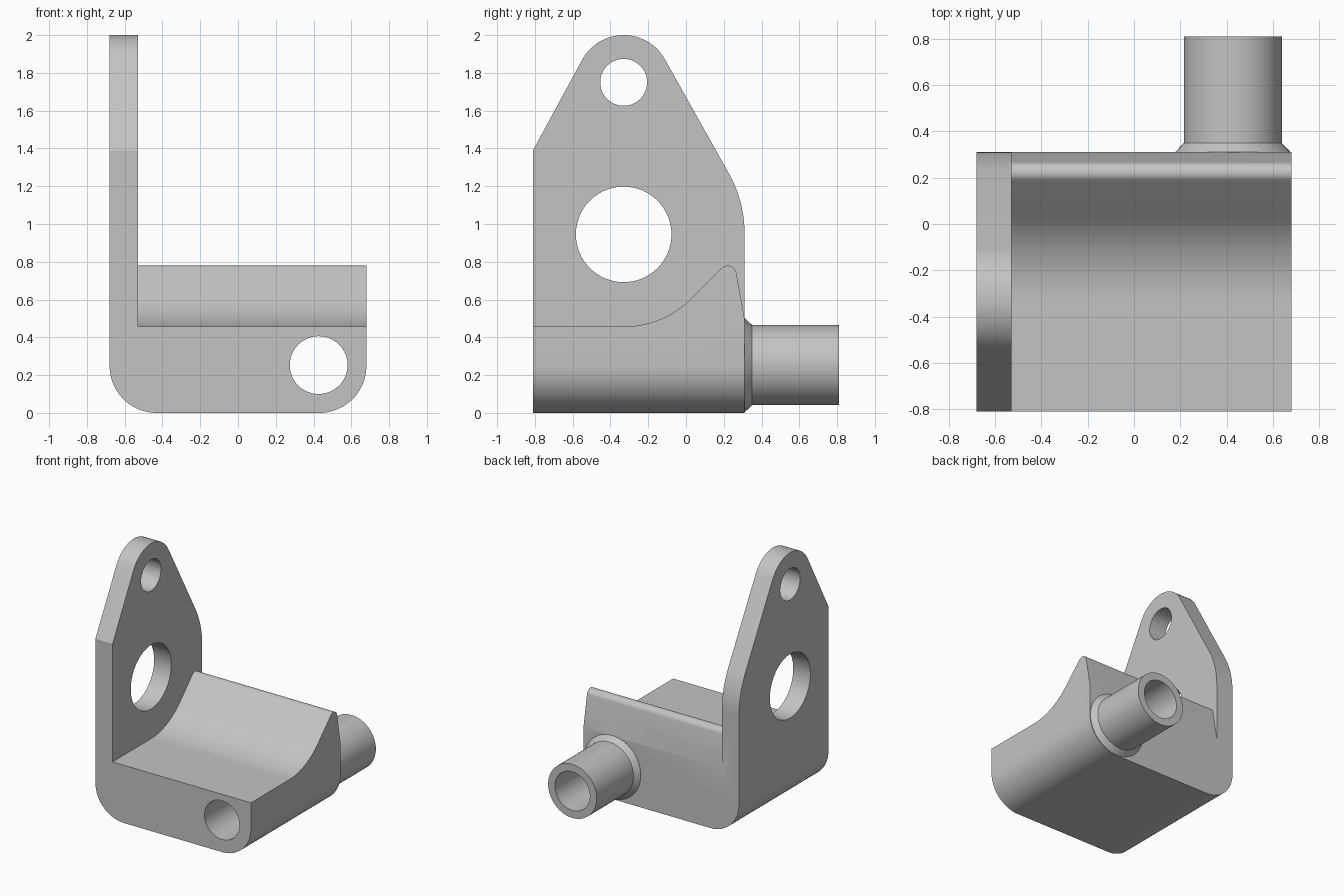
import bpy, bmesh
from math import cos, sin, radians, pi
from mathutils import Vector

cube = bpy.data.objects.get("Cube")
if cube:
    bpy.data.objects.remove(cube, do_unlink=True)

grey = bpy.data.materials.new("plain grey")
grey.use_nodes = True
grey.diffuse_color = (0.55, 0.55, 0.55, 1)
grey.node_tree.nodes["Principled BSDF"].inputs["Base Color"].default_value = grey.diffuse_color


def arc(centre, radius, start, end, steps=24):
    """Points along an arc, angles in degrees."""
    angles = [radians(start + (end - start) * i / steps) for i in range(steps + 1)]
    return [(centre[0] + radius * cos(a), centre[1] + radius * sin(a)) for a in angles]


def finish(name, bm):
    bmesh.ops.recalc_face_normals(bm, faces=bm.faces)
    mesh = bpy.data.meshes.new(name)
    bm.to_mesh(mesh)
    bm.free()
    mesh.materials.append(grey)
    obj = bpy.data.objects.new(name, mesh)
    bpy.context.collection.objects.link(obj)
    return obj


def prism(name, outline, axis, low, high):
    """Extrude a (y, z) outline along x, or an (x, z) outline along y."""
    place = (lambda p: (low, p[0], p[1])) if axis == "x" else (lambda p: (p[0], low, p[1]))
    bm = bmesh.new()
    face = bm.faces.new([bm.verts.new(place(p)) for p in outline])
    moved = bmesh.ops.extrude_face_region(bm, geom=[face])["geom"]
    step = Vector((high - low, 0, 0) if axis == "x" else (0, high - low, 0))
    bmesh.ops.translate(bm, vec=step, verts=[v for v in moved if isinstance(v, bmesh.types.BMVert)])
    return finish(name, bm)


def disc(centre, radius, steps=64):
    return arc(centre, radius, 0, 360, steps)[:-1]


def lathe(name, profile, centre, steps=64):
    """Spin a (radius, y) profile around an axis parallel to y."""
    bm = bmesh.new()
    verts = [bm.verts.new((centre[0] + r, y, centre[1])) for r, y in profile]
    edges = [bm.edges.new(pair) for pair in zip(verts, verts[1:])]
    bmesh.ops.spin(bm, geom=verts + edges, cent=(centre[0], 0, centre[1]),
                   axis=(0, 1, 0), angle=2 * pi, steps=steps)
    bmesh.ops.remove_doubles(bm, verts=bm.verts, dist=0.0001)
    return finish(name, bm)


def combine(target, tool, operation):
    mod = target.modifiers.new(operation.lower(), "BOOLEAN")
    mod.operation, mod.solver, mod.object = operation, "EXACT", tool
    bpy.context.view_layer.update()
    result = bpy.data.meshes.new_from_object(
        target.evaluated_get(bpy.context.evaluated_depsgraph_get()))
    target.modifiers.clear()
    target.data = result
    bpy.data.objects.remove(tool, do_unlink=True)


bore = (0.427, 0.253)

# Side silhouette of the upright ear, limited by the rounded front outline
ear = [(-0.81, -0.5), (-0.81, 1.39)]
ear += arc((-0.33, 1.75), 0.25, 152.5, 28.7)
ear += arc((-0.34, 0.95), 0.65, 28.7, 0) + [(0.31, -0.5)]
bracket = prism("bracket", ear, "x", -1, 1)
front = [(0.68, 3), (-0.68, 3)] + arc((-0.43, 0.25), 0.25, 180, 270) + arc((0.43, 0.25), 0.25, 270, 360)
combine(bracket, prism("front_outline", front, "y", -2, 2), "INTERSECT")

# Curved saddle with a rounded rear lip, cut beside the ear
saddle = [(-1, 3), (-1, 0.457)] + arc((-0.33, 0.962), 0.505, 270, 315)
saddle += arc((0.221, 0.734), 0.046, 135, 10, 16) + [(0.31, 0.5), (1, 0.5), (1, 3)]
combine(bracket, prism("saddle_cut", saddle, "x", -0.53, 2), "DIFFERENCE")

# Rear spigot with a conical collar
spigot = [(0, 0.2), (0.21, 0.2), (0.249, 0.311), (0.212, 0.35), (0.212, 0.81), (0, 0.81)]
combine(bracket, lathe("spigot", spigot, bore), "UNION")

# Long bore and the two ear holes
combine(bracket, prism("bore_cut", disc(bore, 0.153), "y", -2, 2), "DIFFERENCE")
for centre, radius in (((-0.33, 1.75), 0.124), ((-0.33, 0.945), 0.253)):
    combine(bracket, prism("ear_hole_cut", disc(centre, radius), "x", -2, 2), "DIFFERENCE")

bpy.ops.object.select_all(action="DESELECT")
bracket.select_set(True)
bpy.context.view_layer.objects.active = bracket
bpy.ops.object.shade_smooth_by_angle(angle=radians(20))
